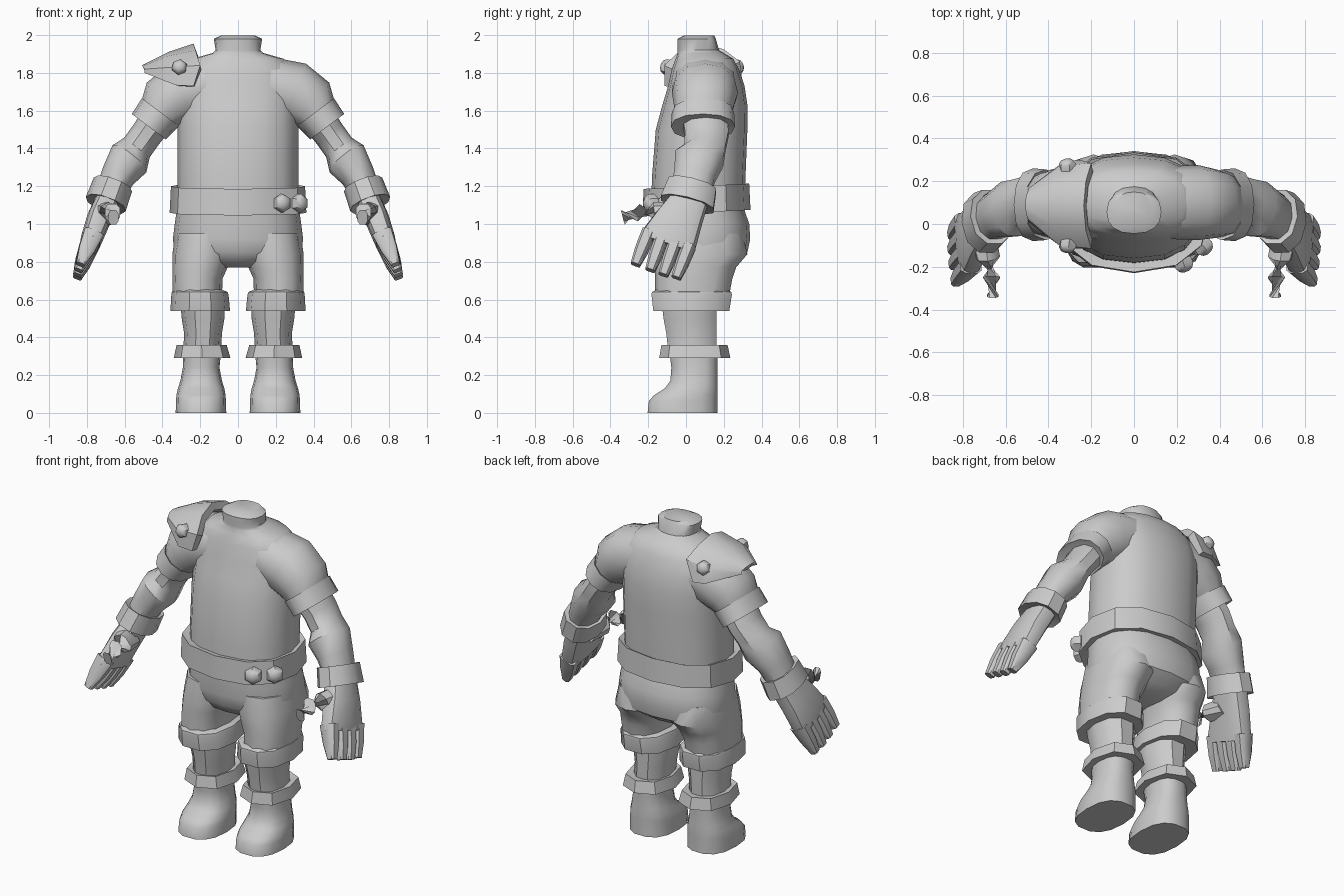
import bpy, bmesh, math
from mathutils import Vector

grey = bpy.data.materials.new("light grey")
grey.diffuse_color = (0.6, 0.6, 0.6, 1)


def finish(bm, name, mirror=False, angle=40):
    """Turn a bmesh into a shaded object, optionally mirrored across x."""
    bmesh.ops.recalc_face_normals(bm, faces=bm.faces)
    me = bpy.data.meshes.new(name)
    bm.to_mesh(me)
    bm.free()
    me.materials.append(grey)
    ob = bpy.data.objects.new(name, me)
    bpy.context.collection.objects.link(ob)
    if mirror:
        ob.modifiers.new("mirror", 'MIRROR')
    bpy.ops.object.select_all(action='DESELECT')
    ob.select_set(True)
    bpy.context.view_layer.objects.active = ob
    bpy.ops.object.shade_smooth_by_angle(angle=math.radians(angle))
    return ob


def skin(bm, rings):
    """Bridge rings of points into a capped tube."""
    vs = [[bm.verts.new(p) for p in r] for r in rings]
    n = len(vs[0])
    for a, b in zip(vs, vs[1:]):
        for i in range(n):
            j = (i + 1) % n
            bm.faces.new((a[i], a[j], b[j], b[i]))
    bm.faces.new(vs[0])
    bm.faces.new(vs[-1])


def ring(c, d, ru, rv, n=12, p=1.0, off=0.0):
    """Rounded outline around centre c, facing d; rv lies towards y."""
    d = Vector(d).normalized()
    v = Vector((0, 1, 0))
    v = (v - d * v.dot(d)).normalized()
    u = v.cross(d)
    pts = []
    for i in range(n):
        a = 2 * math.pi * (i + off) / n
        x, y = math.cos(a), math.sin(a)
        x, y = (math.copysign(abs(t) ** p, t) for t in (x, y))
        pts.append(Vector(c) + u * x * ru + v * y * rv)
    return pts


def stack(name, rows, n=12, p=0.85, mirror=False, tilt=0.0, off=0.0, angle=40):
    """Upright loft; each row is z, x0, x1, y0, y1."""
    bm = bmesh.new()
    skin(bm, [ring(((x0 + x1) / 2, (y0 + y1) / 2, z), (0, -tilt, 1),
                   (x1 - x0) / 2, (y1 - y0) / 2, n, p, off) for z, x0, x1, y0, y1 in rows])
    return finish(bm, name, mirror, angle)


def limb(name, rows, n=10, p=0.9, off=0.0, angle=40):
    """Mirrored loft along a limb; each row is centre, direction, ru, rv."""
    bm = bmesh.new()
    skin(bm, [ring(c, d, ru, rv, n, p, off) for c, d, ru, rv in rows])
    return finish(bm, name, True, angle)


def stud(name, c, d, r, h):
    """Low hexagonal dome pointing along d."""
    c, d = Vector(c), Vector(d).normalized()
    bm = bmesh.new()
    skin(bm, [ring(c + d * h * t, d, r * s, r * s, 6)
              for t, s in ((-0.6, 1), (0.3, 1), (0.8, 0.7), (1, 0.3))])
    finish(bm, name, angle=35)


# torso and neck stump
stack("torso", [
    (1.08, -.32, .32, -.185, .31), (1.25, -.32, .32, -.18, .315),
    (1.50, -.32, .32, -.16, .325), (1.63, -.32, .32, -.125, .325),
    (1.73, -.32, .32, -.095, .31), (1.82, -.30, .30, -.075, .28),
    (1.875, -.24, .24, -.055, .25), (1.905, -.135, .135, -.045, .20),
    (1.92, -.118, .118, -.045, .175), (1.98, -.128, .128, -.045, .158),
    (1.998, -.09, .09, -.01, .15)], n=16, p=0.85)

# sleeves with flared hem
S = (0.6, 0, -0.8)
limb("sleeve", [
    ((.16, .10, 1.735), (1, 0, -.1), .15, .17),
    ((.30, .10, 1.695), (.9, 0, -.35), .165, .175),
    ((.385, .095, 1.635), (.75, 0, -.65), .15, .16),
    ((.415, .09, 1.585), S, .118, .15),
    ((.41, .09, 1.592), S, .123, .165),
    ((.472, .09, 1.515), S, .113, .17),
    ((.468, .09, 1.52), S, .09, .13)], n=12)

# forearms
limb("forearm", [
    ((.43, .10, 1.55), S, .09, .125),
    ((.485, .11, 1.475), S, .085, .12),
    ((.535, .10, 1.405), S, .085, .115),
    ((.575, .07, 1.345), (.6, -.2, -.75), .115, .135),
    ((.635, .045, 1.255), (.5, -.25, -.85), .092, .115),
    ((.69, .02, 1.14), (.35, -.25, -.9), .075, .105)])

# glove cuffs
W = Vector((.33, -.25, -.9)).normalized()
wc = Vector((.682, .02, 1.155))
limb("glove_cuff", [
    (wc - W * .05, W, .078, .11), (wc - W * .058, W, .108, .135),
    (wc + W * .055, W, .112, .15), (wc + W * .045, W, .075, .11)], n=10)

# hands: palm, fingers and thumb
H = Vector((.30, -.33, -.88)).normalized()
limb("palm", [
    ((.69, .02, 1.13), H, .065, .10), ((.735, -.035, 1.03), H, .065, .125),
    ((.775, -.09, .92), H, .058, .15), ((.785, -.105, .885), H, .052, .148)],
    n=12, p=0.65)
across = (Vector((0, 1, 0)) - H * H.y).normalized()
tips = [(.835, -.268, .785), (.845, -.19, .755), (.85, -.12, .73), (.85, -.052, .715)]
for k, tip in enumerate(tips):
    base = Vector((.775, -.09, .92)) + across * (-.112 + .075 * k)
    tip = Vector(tip)
    d = tip - base
    limb("finger_%d" % (k + 1), [
        (base, d, .055, .038), (base.lerp(tip, .55), d, .044, .036),
        (tip, d, .024, .027)], n=8, p=0.55, off=0.5)
limb("thumb", [
    ((.71, -.05, 1.05), (-.1, -.9, -.35), .06, .07),
    ((.68, -.16, 1.055), (-.1, -.95, -.2), .048, .06),
    ((.665, -.25, 1.06), (0, -.97, .1), .042, .05),
    ((.66, -.335, 1.035), (0, -.95, -.25), .028, .042)], n=8, p=0.7, off=0.5)

# belt, slightly lower at the front
stack("belt", [
    (1.185, -.31, .31, -.17, .30), (1.20, -.355, .355, -.225, .335),
    (1.06, -.362, .362, -.23, .342), (1.065, -.31, .31, -.17, .30)],
    n=12, p=0.85, tilt=0.05, angle=35)
stud("belt_stud_1", (.232, -.185, 1.11), (.35, -1, 0), .05, .04)
stud("belt_stud_2", (.325, -.105, 1.11), (.75, -.8, 0), .05, .04)

# short trousers
stack("trouser_seat", [
    (1.10, -.32, .32, -.175, .30), (1.0, -.335, .335, -.17, .335),
    (.92, -.345, .345, -.168, .34), (.85, -.335, .335, -.155, .325),
    (.80, -.25, .25, -.12, .26), (.77, -.12, .12, -.06, .18)], n=16, p=0.85)
stack("trouser_leg", [
    (.95, .01, .33, -.15, .30), (.84, .03, .348, -.165, .325),
    (.77, .055, .348, -.165, .265), (.71, .082, .348, -.165, .245),
    (.60, .085, .345, -.165, .225)], n=12, mirror=True)
stack("trouser_cuff", [
    (.655, .09, .33, -.155, .21), (.64, .055, .35, -.19, .25),
    (.625, .05, .353, -.192, .252), (.54, .042, .358, -.182, .238),
    (.545, .09, .31, -.13, .18)], n=10, mirror=True)

# shins
stack("shin", [
    (.58, .07, .305, -.135, .17), (.50, .072, .298, -.125, .168),
    (.42, .085, .285, -.11, .168), (.33, .09, .29, -.10, .168)], n=10, mirror=True)

# boots and boot cuffs
stack("boot_cuff", [
    (.35, .09, .28, -.09, .16), (.36, .06, .325, -.13, .22),
    (.29, .04, .34, -.142, .235), (.295, .09, .29, -.09, .16)], n=8, mirror=True)
stack("boot", [
    (.32, .09, .29, -.09, .17), (.24, .098, .292, -.08, .168),
    (.17, .085, .305, -.085, .168), (.13, .072, .318, -.115, .17),
    (.095, .066, .326, -.17, .17), (.065, .064, .328, -.20, .17),
    (0, .062, .33, -.207, .17)], n=14, p=0.8, mirror=True)

# shoulder plate: arched sheet narrowing to an outer tip, thickened inward
arch = [(-.235, -.115, 1.73), (-.20, -.115, 1.84), (-.225, -.03, 1.92), (-.235, .085, 1.955),
        (-.225, .20, 1.925), (-.20, .285, 1.86), (-.255, .30, 1.74)]
mid = [(-.33, -.115, 1.735), (-.35, -.10, 1.83), (-.37, -.02, 1.89), (-.37, .09, 1.91),
       (-.37, .19, 1.89), (-.35, .27, 1.83), (-.33, .29, 1.745)]
tip = [(-.495, .01, 1.80), (-.495, .02, 1.82), (-.505, .05, 1.835), (-.508, .09, 1.84),
       (-.505, .13, 1.835), (-.495, .155, 1.82), (-.495, .165, 1.80)]
bm = bmesh.new()
grid = [[bm.verts.new(p) for p in row] for row in (arch, mid, tip)]
for a, b in zip(grid, grid[1:]):
    for i in range(6):
        bm.faces.new((a[i], b[i], b[i + 1], a[i + 1]))
bmesh.ops.recalc_face_normals(bm, faces=bm.faces)
if sum(f.normal.z for f in bm.faces) < 0:
    bmesh.ops.reverse_faces(bm, faces=bm.faces)
skin_faces = list(bm.faces)
bmesh.ops.solidify(bm, geom=skin_faces, thickness=0.045)
finish(bm, "shoulder_plate", angle=35)
stud("plate_stud_front", (-.31, -.10, 1.83), (-.1, -1, .25), .042, .035)
stud("plate_stud_back", (-.31, .27, 1.83), (-.1, 1, .3), .042, .035)
